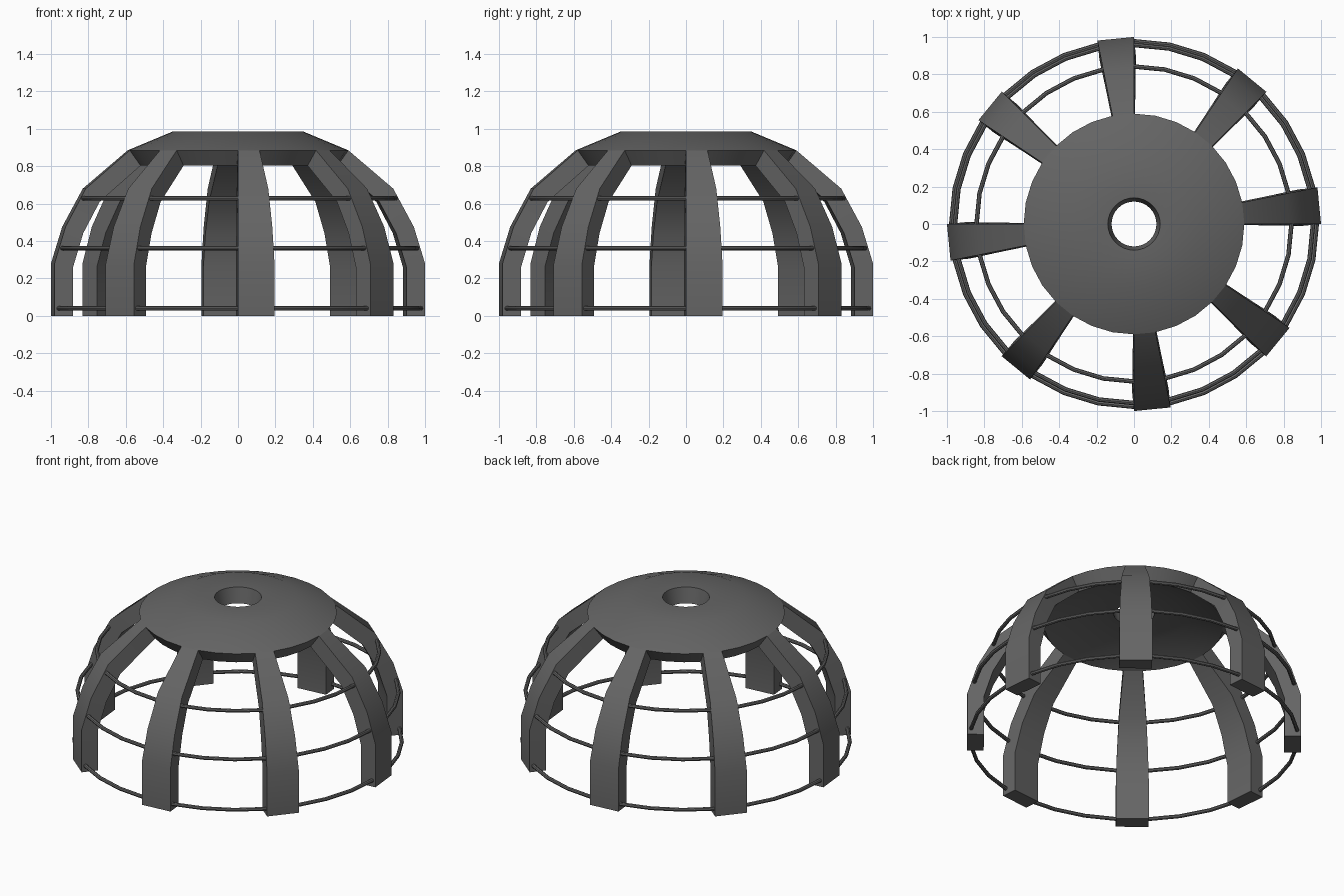
import bpy, bmesh, math
from mathutils import Vector

if "Cube" in bpy.data.objects:
    bpy.data.objects.remove(bpy.data.objects["Cube"])

SEG = 32
STEP = 2 * math.pi / SEG

grey = bpy.data.materials.new("dark_grey")
grey.diffuse_color = (0.13, 0.13, 0.13, 1)
grey.use_nodes = True
grey.node_tree.nodes["Principled BSDF"].inputs["Base Color"].default_value = grey.diffuse_color


def finish(name, bm, angle=30):
    bmesh.ops.recalc_face_normals(bm, faces=bm.faces)
    mesh = bpy.data.meshes.new(name)
    bm.to_mesh(mesh)
    bm.free()
    mesh.materials.append(grey)
    ob = bpy.data.objects.new(name, mesh)
    bpy.context.collection.objects.link(ob)
    bpy.ops.object.select_all(action='DESELECT')
    ob.select_set(True)
    bpy.context.view_layer.objects.active = ob
    bpy.ops.object.shade_smooth_by_angle(angle=math.radians(angle))


def lathe(name, profile):
    """Spin a closed (radius, z) profile into a ring-shaped solid."""
    bm = bmesh.new()
    rows = [[bm.verts.new((r * math.cos(i * STEP), r * math.sin(i * STEP), z))
             for r, z in profile] for i in range(SEG)]
    n = len(profile)
    for i in range(SEG):
        a, b = rows[i], rows[(i + 1) % SEG]
        for j in range(n):
            k = (j + 1) % n
            bm.faces.new((a[j], b[j], b[k], a[k]))
    finish(name, bm)


# Outer and inner curve of the dome wall, from base to cap rim
OUTER = [(1, 0), (1, .28), (.94, .476), (.83, .68), (.59, .885)]
INNER = [(.9, 0), (.9, .262), (.845, .442), (.755, .61), (.532, .803)]

# Ribs: one dome segment wide, constant width through their thickness
for s in range(8):
    a0 = s * math.pi / 4
    mid = a0 + STEP / 2
    inward = Vector((math.cos(mid), math.sin(mid), 0))
    bm = bmesh.new()
    rows = []
    for (r, z), (ri, zi) in zip(OUTER, INNER):
        p = [Vector((r * math.cos(a), r * math.sin(a), z)) for a in (a0, a0 + STEP)]
        d = inward * (ri - r) + Vector((0, 0, zi - z))
        rows.append([bm.verts.new(v) for v in (p[0], p[1], p[1] + d, p[0] + d)])
    for lo, hi in zip(rows, rows[1:]):
        for j in range(4):
            k = (j + 1) % 4
            bm.faces.new((lo[j], lo[k], hi[k], hi[j]))
    bm.faces.new(rows[0])
    bm.faces.new(rows[-1])
    finish(f"rib_{s + 1}", bm)

# Cap with the round central opening
lathe("cap", [(.14, .985), (.35, .985), (.59, .885),
              (.532, .803), (.33, .887), (.12, .887)])

# Thin horizontal hoops running through the ribs
for name, R, z in (("lower_hoop", .977, .04), ("middle_hoop", .957, .362),
                   ("upper_hoop", .842, .628)):
    lathe(name, [(R + .012 * math.cos(t * math.pi / 4),
                  z + .012 * math.sin(t * math.pi / 4)) for t in range(8)])
